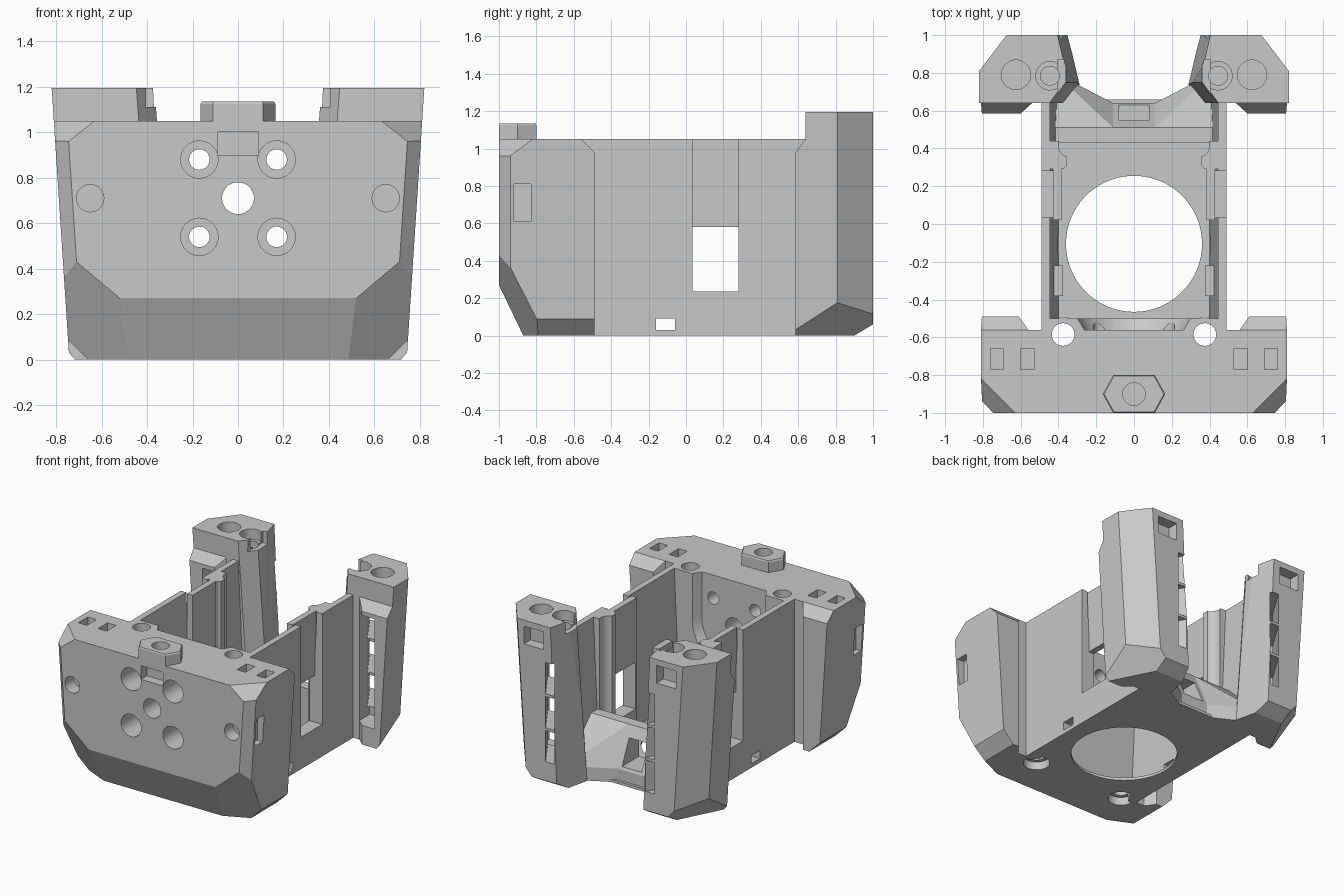
import bpy, bmesh, math
from mathutils import Vector, Matrix

if "Cube" in bpy.data.objects:
    bpy.data.objects.remove(bpy.data.objects["Cube"], do_unlink=True)

grey = bpy.data.materials.new("housing_grey")
grey.use_nodes = True
grey.diffuse_color = (0.58, 0.58, 0.58, 1)
grey.node_tree.nodes["Principled BSDF"].inputs["Base Color"].default_value = (0.58, 0.58, 0.58, 1)
SIDES = (1, -1)


def finish(name, bm):
    bmesh.ops.recalc_face_normals(bm, faces=bm.faces)
    mesh = bpy.data.meshes.new(name)
    bm.to_mesh(mesh)
    bm.free()
    mesh.materials.append(grey)
    ob = bpy.data.objects.new(name, mesh)
    bpy.context.collection.objects.link(ob)
    return ob


def block(name, xs, ys, zs, planes=(), turn=0):
    """Box between ranges, trimmed by planes of three points each."""
    bm = bmesh.new()
    mid = Vector([sum(r) / 2 for r in (xs, ys, zs)])
    size = [r[1] - r[0] for r in (xs, ys, zs)]
    bmesh.ops.create_cube(bm, size=1, matrix=Matrix.LocRotScale(
        mid, Matrix.Rotation(turn, 3, 'Z'), size))
    for pts in planes:
        a, b, c = map(Vector, pts)
        n = (b - a).cross(c - a).normalized()
        if (mid - a).dot(n) > 0:
            n = -n
        res = bmesh.ops.bisect_plane(bm, geom=bm.verts[:] + bm.edges[:] + bm.faces[:],
                                     plane_co=a, plane_no=n, clear_outer=True)
        edges = [e for e in res["geom_cut"] if isinstance(e, bmesh.types.BMEdge)]
        if edges:
            bmesh.ops.contextual_create(bm, geom=edges)
    return finish(name, bm)


def rod(name, centre, r, length, axis='Z', sides=40):
    bm = bmesh.new()
    turn = Matrix.Rotation(math.pi / 2, 4, 'X') if axis == 'Y' else Matrix()
    bmesh.ops.create_cone(bm, cap_ends=True, segments=sides, radius1=r, radius2=r,
                          depth=length, matrix=Matrix.Translation(centre) @ turn)
    return finish(name, bm)


def hull(name, pts):
    bm = bmesh.new()
    for p in pts:
        bm.verts.new(p)
    bmesh.ops.convex_hull(bm, input=bm.verts[:])
    return finish(name, bm)


def apply(ob, mod):
    bpy.context.view_layer.objects.active = ob
    bpy.ops.object.modifier_apply(modifier=mod.name)


def cut(ob, *cutters):
    for c in cutters:
        mod = ob.modifiers.new("cut", 'BOOLEAN')
        mod.operation = 'DIFFERENCE'
        mod.solver = 'EXACT'
        mod.object = c
        apply(ob, mod)
        bpy.data.objects.remove(c, do_unlink=True)


def mirror(ob):
    apply(ob, ob.modifiers.new("mirror", 'MIRROR'))


def outer(s):
    return [(s * .81, 0, 1.05), (s * .81, 1, 1.05), (s * .745, 0, .05)]


# Front block: wide body with faceted corners
planes = [[(0, -1, .27), (1, -1, .27), (0, -.87, 0)]]
for s in SIDES:
    planes += [outer(s),
               [(s * .745, -1, .96), (s * .71, -1, .43), (s * .803, -.94, .96)],
               [(s * .71, -1, .43), (s * .52, -1, .27), (s * .745, -.8, .09)],
               [(s * .75, 0, .09), (s * .75, -1, .09), (s * .66, 0, 0)],
               [(s * .63, -1, 1.05), (s * .745, -1, .96), (s * .81, -.82, 1.05)]]
front = block("front_block", (-.85, .85), (-1, -.56), (0, 1.05), planes)

# Mounting plate behind it, with a flared recess that is open at the top
back_plate = block("mounting_plate", (-.45, .45), (-.57, -.5), (0, 1.05))
arc = [2 * math.pi * i / 48 for i in range(48)]
cut(back_plate, hull("c", [(r * math.cos(a), y, z + r * math.sin(a)) for a in arc
                           for r, y in ((.305, -.49), (.25, -.58)) for z in (.71, 1.5)]))

# Front screw holes, pockets and cable holes
cut(front, rod("c", (0, -.8, .71), .07, 1, 'Y'),
    block("c", (-.09, .09), (-1.1, -.93), (.9, 1.0)))
for s in SIDES:
    for z in (.54, .88):
        cut(front, rod("c", (s * .17, -.8, z), .045, 1, 'Y'),
            rod("c", (s * .17, -1, z), .082, .36, 'Y'))
        cut(back_plate, rod("c", (s * .17, -.5, z), .045, .4, 'Y'))
    for part in (front, back_plate):
        cut(part, rod("c", (s * .375, -.585, .6), .06, 1.6),
            rod("c", (s * .375, -.585, 0), .09, .12))
    cut(front, rod("c", (s * .65, -1, .71), .06, .2, 'Y'),
        block("c", sorted((s * .74, s * .9)), (-.92, -.83), (.61, .81)))
    for x in (.565, .725):
        cut(front, block("c", (s * x - .035, s * x + .035), (-.77, -.66), (.93, 1.2)))

# Hexagonal nut boss on top
boss = hull("nut_boss", [(x * k, -.9 + y * k, z) for z, k in ((1.0, 1), (1.125, 1), (1.135, .96))
                         for x, y in ((.165, 0), (.11, .1), (-.11, .1),
                                      (-.165, 0), (-.11, -.1), (.11, -.1))])
cut(boss, rod("c", (0, -.9, 1.12), .06, .2))

# Guide flanges on the back of the front block
flange = block("front_flange", (.56, .85), (-.57, -.49), (.0, 1.05),
               [outer(1), [(0, -.56, 1.05), (1, -.56, 1.05), (0, -.49, .98)],
                [(.56, -.56, 0), (.56, -.56, 1), (.61, -.49, 0)],
                [(.75, 0, .09), (.75, -1, .09), (.66, 0, 0)]])
mirror(flange)

# Floor plate with the large round opening
floor = block("floor_plate", (-.49, .49), (-.6, .66), (0, .02))
cut(floor, rod("c", (0, -.105, 0), .36, .2, sides=96))
for s in SIDES:
    cut(floor, rod("c", (s * .375, -.585, 0), .09, .2))

# Side walls with a vertical channel
wall = block("side_wall", (.40, .49), (-.58, .68), (0, 1.05),
             [[(.445, 0, 1.05), (.445, 1, 1.05), (.40, 0, .02)]])
cut(wall, block("c", (.3, .6), (.035, .28), (.235, 1.2)),
    block("c", (.3, .6), (-.16, -.06), (.03, .09)),
    rod("c", (.375, -.585, .6), .06, 1.6))
mirror(wall)

panel = block("channel_panel", (.385, .43), (.02, .30), (.02, 1.05))
cut(panel, block("c", (.3, .6), (.035, .28), (.235, .58)))
mirror(panel)

# Rounded inner posts and small retaining clips
post = block("inner_post", (.355, .46), (.29, .44), (.02, 1.05),
             [[(.355, .31, 0), (.355, .31, 1), (.375, .29, 0)]])
cut(post, rod("c", (.33, .42, .6), .07, 1.4))
mirror(post)
clip = block("retaining_clip", (.375, .43), (-.38, -.22), (.5, .58),
             [[(.375, 0, .53), (.375, 1, .53), (.42, 0, .5)]])
mirror(clip)

# Rear towers with chamfered plan and bevelled feet
foot = [(.75, .57, .03), (.757, .81, .18), (.66, 1, .18)]
tower = block("rear_tower", (.28, .85), (.64, 1.0), (0, 1.195), [
    outer(1),
    [(.82, .81, 1.2), (.745, .81, .05), (.675, 1, 1.2)],
    foot,
    [(0, 1, .06), (1, 1, .06), (0, .9, 0)],
    [(.36, .83, 1.1), (.40, 1, 1.1), (.31, .83, 0)],
    [(.36, .75, 1.1), (.44, .64, 1.1), (.28, .75, 0)],
    [(.36, .75, 1.1), (.36, .83, 1.1), (.28, .78, 0)]])
cut(tower, block("c", (.2, .405), (.5, .87), (1.11, 1.3)),
    rod("c", (.625, .79, 1.2), .078, .24),
    rod("c", (.445, .785, 1.2), .075, .16),
    rod("c", (.445, .785, 1.1), .05, .4),
    block("c", (.46, .62), (.92, 1.1), (1.02, 1.15)),
    block("c", (.54, .70), (.5, .76), (.14, .95)))
# Cable duct openings running diagonally to the rear inner corner
for z in (.20, .45, .70):
    cut(tower, block("c", (.49, .55), (.44, 1.2), (z, z + .23), turn=math.radians(32)))
mirror(tower)

rear_flange = block("rear_flange", (.54, .85), (.585, .66), (0, 1.05),
                    [outer(1), [(0, .64, 1.05), (1, .64, 1.05), (0, .585, .98)],
                     [(.54, .64, 0), (.54, .64, 1), (.60, .585, 0)], foot])
cut(rear_flange, block("c", (.5, .70), (.5, .76), (.14, .95)))
mirror(rear_flange)

# Low rear wall: flat ridge with a V-shaped sloping back
ridge = hull("rear_wall_centre", [(s * .11, y, z) for s in SIDES for y, z in
                                  ((.43, .38), (.51, .38), (.64, .1), (.64, 0), (.43, 0))])
cut(ridge, block("c", (-.08, .08), (.3, .8), (.12, .3)))
wing = hull("rear_wall_wing", [(x, y, z) for x, back in ((.11, .64), (.42, .8)) for y, z in
                               ((.43, 0), (.43, .38), (.51, .38), (back, .1), (back, 0))])
mirror(wing)

# Smooth round holes, keep hard edges
for ob in bpy.context.scene.objects:
    if ob.type == 'MESH':
        bpy.ops.object.select_all(action='DESELECT')
        ob.select_set(True)
        bpy.context.view_layer.objects.active = ob
        bpy.ops.object.shade_smooth_by_angle(angle=math.radians(12))
